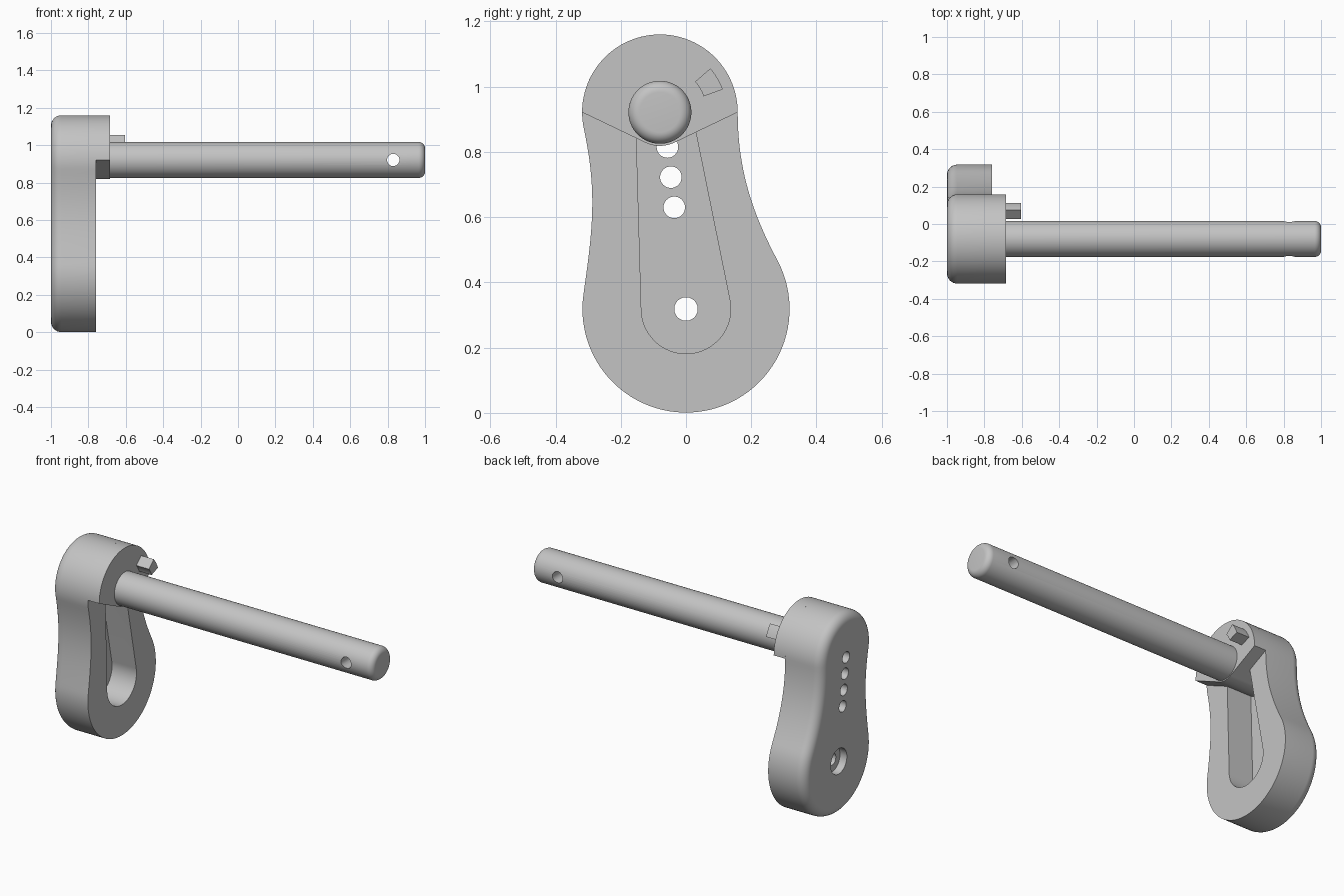
import bpy, bmesh
from math import sin, cos, radians, pi
from mathutils import Vector

cube = bpy.data.objects.get("Cube")
if cube:
    bpy.data.objects.remove(cube, do_unlink=True)

grey = bpy.data.materials.new("plain grey")
grey.use_nodes = True
colour = (0.55, 0.55, 0.55, 1)
grey.diffuse_color = colour
grey.node_tree.nodes["Principled BSDF"].inputs["Base Color"].default_value = colour

HUB = Vector((-0.08, 0.9215))    # shaft axis in the side plane (y, z)
FOOT = Vector((0, 0.3185))       # centre of the wide lower end
HUB_R, FOOT_R = 0.2385, 0.3175
BACK, FACE, BLOCK = -1, -0.76, -0.685   # x of back, plate face and block face


def arc(c, r, a0, a1, n):
    angles = [radians(a0 + (a1 - a0) * i / n) for i in range(n + 1)]
    return [Vector((c[0] + r * cos(a), c[1] + r * sin(a))) for a in angles]


def circle(c, r, n=48):
    return arc(c, r, 0, 360, n)[:-1]


def blend(p, tp, q, tq, n=24):
    """Cubic curve between two points with end handles, ends left out."""
    out = []
    for i in range(1, n):
        t = i / n
        s = 1 - t
        out.append(s**3 * p + 3 * s * s * t * (p + tp) + 3 * s * t * t * (q + tq) + t**3 * q)
    return out


def loft(name, pts, layers):
    """Stack a (y, z) outline along x; layers are (x, inset)."""
    bm = bmesh.new()
    n = len(pts)
    rings = []
    for x, inset in layers:
        ring = []
        for i, p in enumerate(pts):
            t = (pts[(i + 1) % n] - pts[i - 1]).normalized()
            q = p + Vector((-t.y, t.x)) * inset
            ring.append(bm.verts.new((x, q.x, q.y)))
        rings.append(ring)
    for a, b in zip(rings, rings[1:]):
        for i in range(n):
            j = (i + 1) % n
            bm.faces.new((a[i], a[j], b[j], b[i]))
    bm.faces.new(rings[0][::-1])
    bm.faces.new(rings[-1])
    bmesh.ops.recalc_face_normals(bm, faces=bm.faces)
    mesh = bpy.data.meshes.new(name)
    bm.to_mesh(mesh)
    bm.free()
    mesh.materials.append(grey)
    ob = bpy.data.objects.new(name, mesh)
    bpy.context.collection.objects.link(ob)
    return ob


def fillet(x, r, direction, n=8):
    """Layers of a rounded edge, from the end face inwards."""
    return [(x + direction * r * (1 - cos(a)), r * (1 - sin(a)))
            for a in (i * pi / 2 / n for i in range(n + 1))]


def activate(ob):
    bpy.ops.object.select_all(action='DESELECT')
    ob.select_set(True)
    bpy.context.view_layer.objects.active = ob


def cut(ob, cutter):
    cutter.hide_render = True
    mod = ob.modifiers.new("cut", 'BOOLEAN')
    mod.operation = 'DIFFERENCE'
    mod.solver = 'EXACT'
    mod.object = cutter
    activate(ob)
    bpy.ops.object.modifier_apply(modifier=mod.name)
    bpy.data.objects.remove(cutter, do_unlink=True)


# Waisted arm plate with a rounded back edge
top = arc(HUB, HUB_R, 0, 192, 48)
bottom = arc(FOOT, FOOT_R, 172, 388, 56)
left = blend(top[-1], Vector((0.042, -0.196)), bottom[0], Vector((0.028, 0.198)))
right = blend(bottom[-1], Vector((-0.08, 0.15)), top[0], Vector((0, -0.17)))
arm = loft("arm_plate", top + left + bottom + right, fillet(BACK, 0.055, 1) + [(FACE, 0)])

# Tapered pocket in the plate, ending under the raised block
under = arc(HUB, 0.103, 244.4, 295.6, 12)
pocket = (arc(FOOT, 0.137, 181.6, 371.6, 40) + [Vector((0.03, 0.86))]
          + under[::-1] + [Vector((-0.152, 0.8417))])
cut(arm, loft("pocket_cutter", pocket, [(-0.92, 0), (-0.7, 0)]))

# Row of small holes, and the counterbored pivot hole
slope = Vector((-0.0105, 0.0925))
for i in range(4):
    centre = Vector((-0.036, 0.63)) + slope * i
    cut(arm, loft("hole_cutter", circle(centre, 0.033, 32), [(-1.1, 0), (-0.9, 0)]))
cut(arm, loft("pivot_cutter", circle(FOOT, 0.036), [(-1.1, 0), (-0.9, 0)]))
cut(arm, loft("counterbore_cutter", circle(FOOT, 0.075), [(-1.1, 0), (-0.955, 0)]))

# Raised block round the shaft, with a V-shaped underside
block = loft("hub_block", arc(HUB, HUB_R, 0, 180, 48) + under, [(FACE, 0), (BLOCK, 0)])

# Long shaft with a rounded tip and a cross hole
shaft = loft("shaft", circle(HUB, 0.0965, 64), [(-0.7, 0)] + fillet(1, 0.035, -1)[::-1])
bpy.ops.mesh.primitive_cylinder_add(vertices=32, radius=0.033, depth=0.6,
                                    location=(0.83, HUB.x, HUB.y), rotation=(pi / 2, 0, 0))
cut(shaft, bpy.context.object)

# Small wedge-shaped stop beside the shaft
stop = loft("stop_peg", arc(HUB, 0.205, 20, 41, 6) + arc(HUB, 0.143, 41, 20, 6),
            [(-0.7, 0), (-0.603, 0)])

for ob in (arm, block, shaft, stop):
    activate(ob)
    bpy.ops.object.shade_smooth_by_angle(angle=radians(30))
